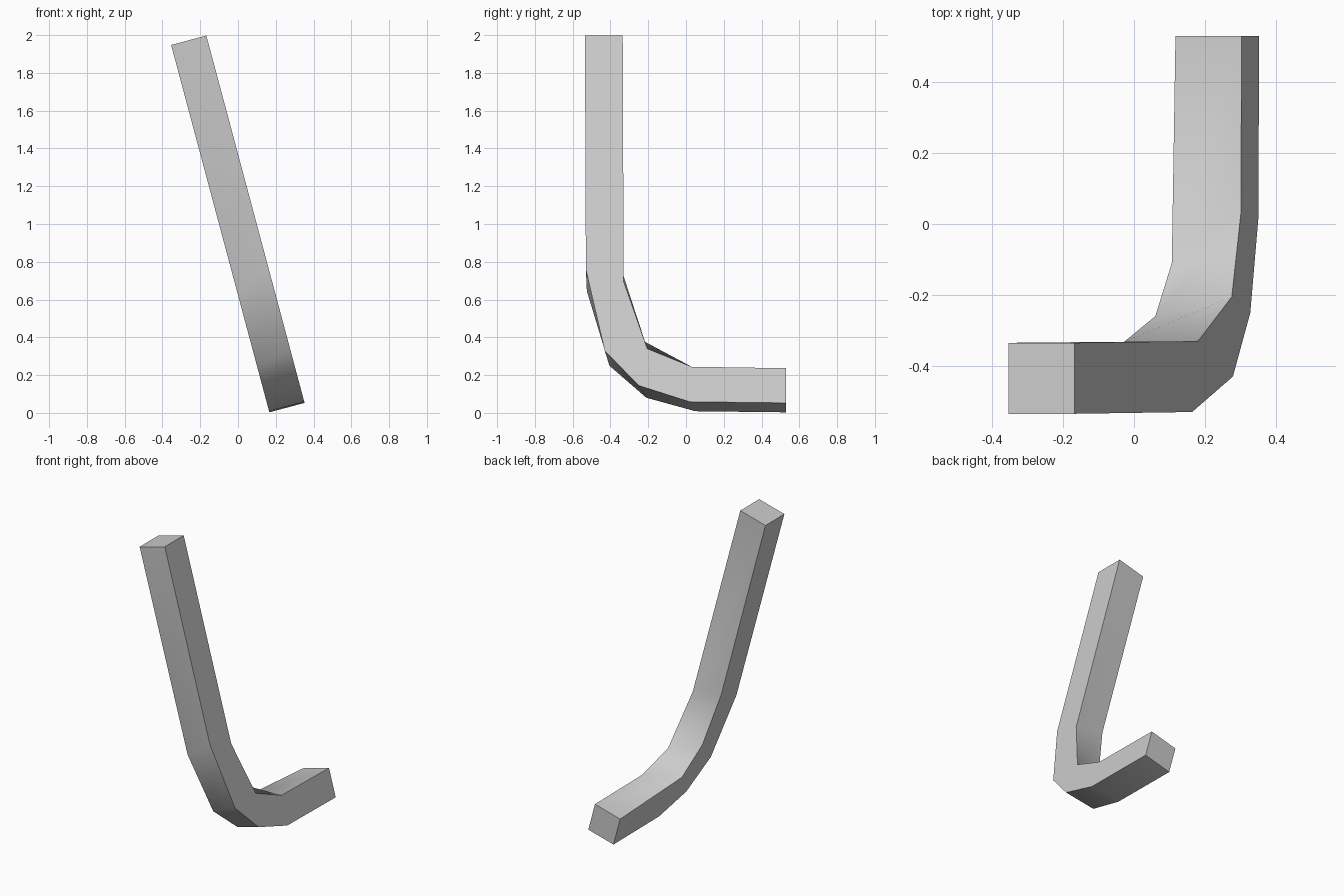
import bpy
import bmesh
import math
from mathutils import Vector

cube = bpy.data.objects.get("Cube")
if cube:
    bpy.data.objects.remove(cube, do_unlink=True)

# Plain grey finish
grey = bpy.data.materials.new("plain_grey")
grey.use_nodes = True
colour = (0.6, 0.6, 0.6, 1)
grey.diffuse_color = colour
grey.node_tree.nodes["Principled BSDF"].inputs["Base Color"].default_value = colour

# The bar leans sideways: profiles are (y, distance along the lean)
LEAN = math.radians(14.97)
ALONG = Vector((-math.sin(LEAN), 0, math.cos(LEAN)))
ACROSS = Vector((math.cos(LEAN), 0, math.sin(LEAN)))
CORNER = Vector((0.166, 0, 0.003))
WIDTH = 0.193
TOP = 2.013

# Outer and inner bends, foot end to top end, for each flat side
right_outer = [(0.53, 0), (0.05, 0.006), (-0.21, 0.08), (-0.405, 0.255), (-0.525, 0.665), (-0.535, TOP)]
right_inner = [(0.53, 0.19), (-0.11, 0.23), (-0.26, 0.41), (-0.333, 0.755), (-0.335, TOP)]
left_outer = [(0.53, 0), (0.02, 0.006), (-0.25, 0.095), (-0.43, 0.285), (-0.53, 0.73), (-0.535, TOP)]
left_inner = [(0.53, 0.19), (0.03, 0.198), (-0.205, 0.297), (-0.33, 0.665), (-0.335, TOP)]

bm = bmesh.new()


def add_row(points, offset):
    return [bm.verts.new(CORNER + ACROSS * offset + ALONG * s + Vector((0, y, 0)))
            for y, s in points]


def bridge(a, b):
    for i in range(len(a) - 1):
        bm.faces.new((a[i], a[i + 1], b[i + 1], b[i]))


r_out, r_in = add_row(right_outer, 0), add_row(right_inner, 0)
l_out, l_in = add_row(left_outer, WIDTH), add_row(left_inner, WIDTH)

# Bent outer and inner strips
bridge(r_out, l_out)
bridge(l_in, r_in)
# Flat sides
bm.faces.new(r_out + r_in[::-1])
bm.faces.new(l_out + l_in[::-1])
# Square ends
for end in (0, -1):
    bm.faces.new((r_out[end], l_out[end], l_in[end], r_in[end]))
bmesh.ops.recalc_face_normals(bm, faces=bm.faces[:])

mesh = bpy.data.meshes.new("bent_bar")
bm.to_mesh(mesh)
bm.free()
mesh.materials.append(grey)
bar = bpy.data.objects.new("bent_bar", mesh)
bpy.context.collection.objects.link(bar)

# Soft bends with crisp long edges
bpy.ops.object.select_all(action="DESELECT")
bar.select_set(True)
bpy.context.view_layer.objects.active = bar
bpy.ops.object.shade_smooth_by_angle(angle=math.radians(60))
